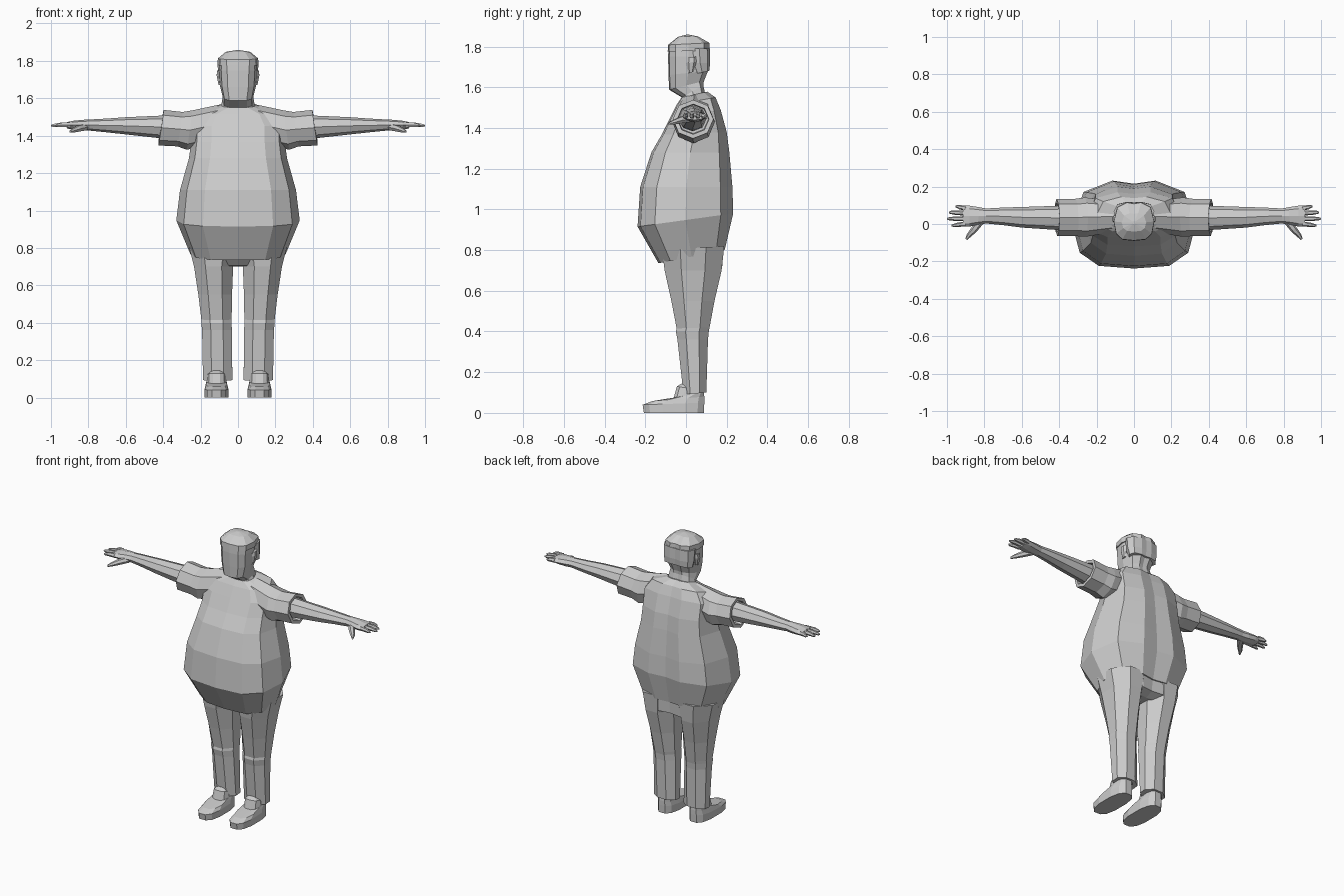
import bpy, bmesh
from math import sin, cos, pi, copysign
from mathutils import Vector


def loft(name, rings, mirror=False):
    """Skin a stack of equal-length rings, cap both ends, optionally mirror in x."""
    bm = bmesh.new()
    vs = [[bm.verts.new(p) for p in r] for r in rings]
    n = len(vs[0])
    for a, b in zip(vs, vs[1:]):
        for i in range(n):
            j = (i + 1) % n
            bm.faces.new((a[i], a[j], b[j], b[i]))
    bm.faces.new(vs[0])
    bm.faces.new(vs[-1])
    bmesh.ops.recalc_face_normals(bm, faces=bm.faces)
    me = bpy.data.meshes.new(name)
    bm.to_mesh(me)
    bm.free()
    ob = bpy.data.objects.new(name, me)
    bpy.context.collection.objects.link(ob)
    if mirror:
        m = ob.modifiers.new("mirror", 'MIRROR')
        m.use_mirror_merge = False
    return ob


# Body cross-section: (fraction of half width, fraction from front to back)
SECTION = [(0, 0), (.57, .03), (.88, .18), (1, .5), (.82, .87), (.35, 1), (0, .965)]


def body(w, yf, yb, zf, zb):
    half = [Vector((w * a, yf + t * (yb - yf), zf + t * (zb - zf))) for a, t in SECTION]
    return half + [Vector((-p.x, p.y, p.z)) for p in half[-2:0:-1]]


def oval(x0, x1, y0, y1, zf, zb, n=8, power=1.0):
    k = cos(pi / n) ** power
    pts = []
    for i in range(n):
        a = 2 * pi * (i + .5) / n
        u, v = [copysign(abs(f(a)) ** power, f(a)) / k for f in (cos, sin)]
        t = (v + 1) / 2
        pts.append(Vector(((x0 + x1) / 2 + u * (x1 - x0) / 2,
                           y0 + t * (y1 - y0), zf + t * (zb - zf))))
    return pts


def tube(stations, n=8, lean=0):
    """Rings facing along a horizontal path; station = (x, y, z, radius across, radius up)."""
    d = Vector(stations[-1][:3]) - Vector(stations[0][:3])
    d.z = 0
    d.normalize()
    side = Vector((-d.y, d.x, 0))
    rings = []
    for x, y, z, r, h in stations:
        rings.append([Vector((x, y, z)) + side * r * cos(2 * pi * i / n)
                      + Vector((0, 0, h * sin(2 * pi * i / n)))
                      - d * lean * sin(2 * pi * i / n) for i in range(n)])
    return rings


# Loose shirt with a big belly
loft("shirt", [body(*r) for r in [
    (.255, -.135, .19, .735, .80), (.33, -.238, .232, .915, .98),
    (.31, -.225, .228, 1.11, 1.11), (.262, -.17, .213, 1.28, 1.28),
    (.25, -.12, .20, 1.366, 1.38), (.25, -.078, .17, 1.45, 1.49),
    (.20, -.045, .145, 1.515, 1.55), (.09, -.022, .105, 1.55, 1.578)]])

# Sleeves with an open, thick rim
loft("sleeve", tube([
    (.12, .04, 1.46, .085, .105), (.26, .037, 1.43, .105, .105),
    (.31, .035, 1.435, .10, .092), (.412, .035, 1.443, .10, .095),
    (.412, .035, 1.443, .078, .074), (.36, .035, 1.443, .075, .07)], lean=.014), True)

# Arm running into the palm
loft("arm", tube([
    (.33, .033, 1.446, .07, .064), (.42, .033, 1.447, .064, .06),
    (.60, .036, 1.453, .055, .046), (.70, .041, 1.455, .047, .037),
    (.79, .043, 1.457, .040, .030), (.83, .043, 1.456, .047, .029),
    (.88, .042, 1.456, .056, .024), (.915, .043, 1.456, .056, .017)]), True)

# Fingers: root y, tip y, tip x
for i, (y0, y1, x1) in enumerate([(0, -.008, .975), (.029, .028, 1.0),
                                  (.058, .062, .99), (.085, .094, .955)]):
    loft(f"finger_{i + 1}", tube([
        (.90, y0, 1.458, .013, .015), ((.91 + x1) / 2, (y0 + y1) / 2, 1.458, .012, .013),
        (x1 - .012, y1, 1.455, .009, .009), (x1, y1, 1.454, .004, .004)], 6), True)
loft("thumb", tube([
    (.815, .025, 1.447, .022, .02), (.855, -.03, 1.438, .018, .018),
    (.882, -.06, 1.428, .013, .013), (.897, -.082, 1.422, .006, .007)], 6), True)

# Trousers: seat and legs
loft("trouser_seat", [body(*r) for r in [
    (.14, -.06, .12, .705, .70), (.215, -.10, .178, .745, .72),
    (.25, -.115, .185, .80, .84)]])
loft("trouser_leg", [oval(*r) for r in [
    (.03, .187, -.012, .10, .09, .10), (.033, .192, -.042, .108, .36, .36),
    (.034, .196, -.050, .112, .40, .40), (.034, .196, -.046, .116, .415, .42),
    (.032, .212, -.072, .14, .55, .55), (.026, .235, -.105, .175, .70, .70),
    (.0, .262, -.118, .188, .80, .82)]], True)

# Shoes
loft("shoe", [oval(*r, n=12, power=.75) for r in [
    (.052, .178, -.207, .088, 0, 0), (.052, .178, -.213, .09, .04, .05),
    (.058, .172, -.165, .09, .058, .08), (.062, .168, -.06, .088, .075, .10),
    (.066, .164, -.045, .086, .13, .11), (.08, .15, -.02, .07, .145, .12)]], True)

# Head and neck
loft("head", [body(*r) for r in [
    (.10, -.025, .10, 1.53, 1.54), (.086, -.02, .085, 1.55, 1.61),
    (.082, -.083, .088, 1.588, 1.63), (.097, -.086, .108, 1.66, 1.68),
    (.102, -.088, .113, 1.75, 1.75), (.100, -.085, .110, 1.81, 1.81)]])

# Short hair: crown and lower back part
loft("hair_crown", [body(*r) for r in [
    (.109, -.090, .117, 1.775, 1.78), (.108, -.088, .115, 1.808, 1.818),
    (.065, -.04, .058, 1.847, 1.85), (.008, 0, .015, 1.858, 1.858)]])
loft("hair_back", [body(*r) for r in [
    (.100, .045, .114, 1.665, 1.68), (.107, .02, .119, 1.72, 1.72),
    (.109, .012, .118, 1.79, 1.79)]])

# Ears
loft("ear", [oval(*r, n=6) for r in [
    (.088, .104, .012, .036, 1.67, 1.675), (.09, .114, .004, .048, 1.72, 1.725),
    (.092, .112, .008, .046, 1.745, 1.75)]], True)
